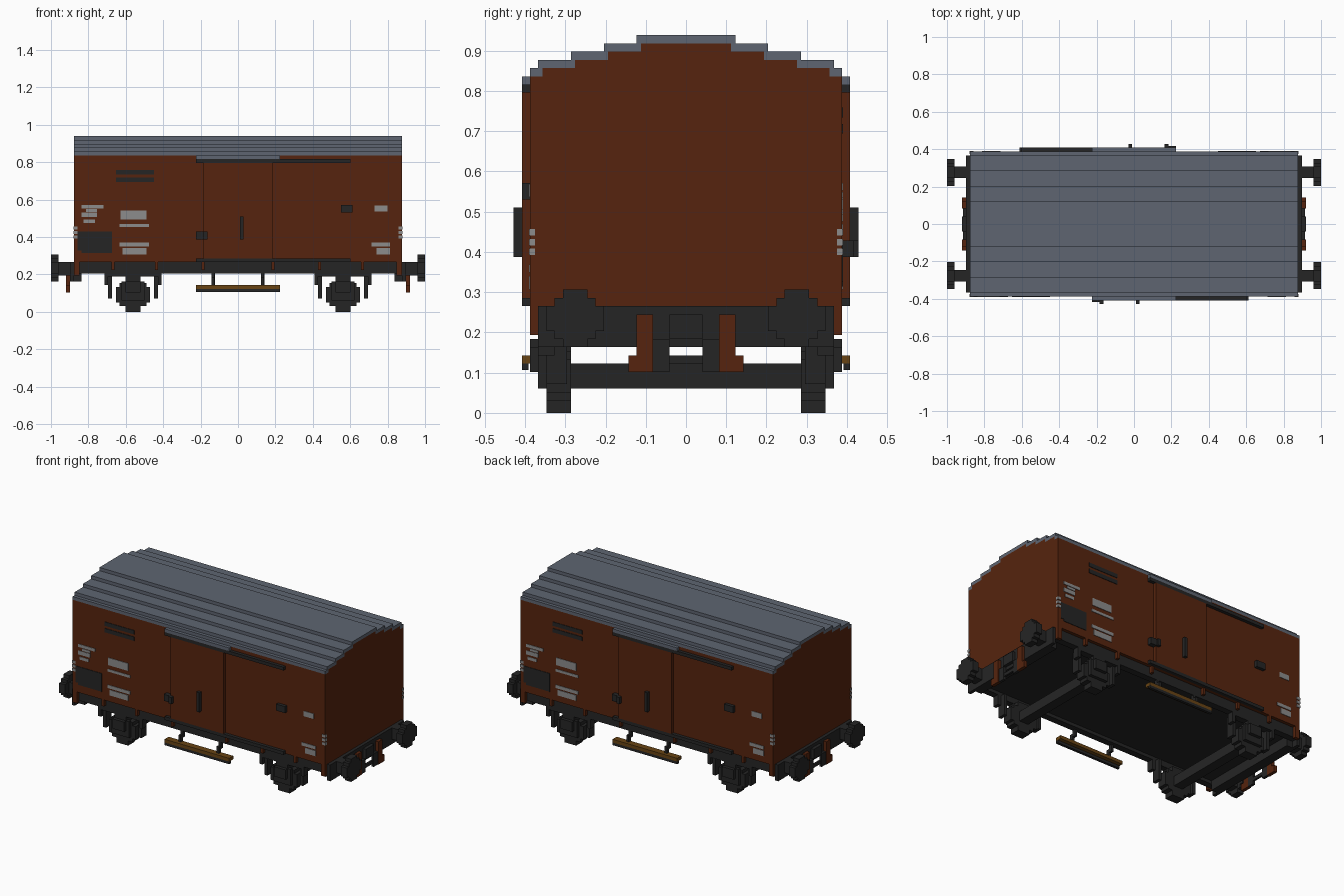
import bpy, bmesh
from mathutils import Vector

cube = bpy.data.objects.get("Cube")
if cube:
    bpy.data.objects.remove(cube, do_unlink=True)

U = 1 / 49          # one grid block in scene units


def material(name, r, g, b):
    def lin(c):
        c /= 255
        return c / 12.92 if c <= 0.04045 else ((c + 0.055) / 1.055) ** 2.4
    col = (lin(r), lin(g), lin(b), 1)
    m = bpy.data.materials.new(name)
    m.use_nodes = True
    m.diffuse_color = col
    bsdf = m.node_tree.nodes["Principled BSDF"]
    bsdf.inputs["Base Color"].default_value = col
    bsdf.inputs["Roughness"].default_value = 0.8
    return m


BROWN = material("red brown", 86, 36, 14)
GREY = material("roof grey", 94, 101, 113)
BLACK = material("frame black", 37, 37, 37)
WHITE = material("marking grey", 140, 140, 140)
WOOD = material("step wood", 104, 68, 20)


def add_prism(bm, outline, axis, a, b):
    """Extrude a 2D outline along x (outline = y,z) or y (outline = x,z)."""
    def place(p, t):
        return (t, p[0], p[1]) if axis == 'x' else (p[0], t, p[1])
    ends = [[bm.verts.new(place(p, t)) for p in outline] for t in (a, b)]
    bm.faces.new(ends[0])
    bm.faces.new(ends[1][::-1])
    n = len(outline)
    for i in range(n):
        j = (i + 1) % n
        bm.faces.new((ends[0][j], ends[0][i], ends[1][i], ends[1][j]))


def part(name, mat, boxes=(), prisms=(), twin=True, mirror_x=False):
    """Boxes (x0,x1,y0,y1,z0,z1) and prisms in block units.
    mirror_x repeats across x; twin repeats turned half a circle about z."""
    bm = bmesh.new()
    for x0, x1, y0, y1, z0, z1 in boxes:
        add_prism(bm, [(y0, z0), (y1, z0), (y1, z1), (y0, z1)], 'x', x0, x1)
    for p in prisms:
        add_prism(bm, *p)
    flips = ([(-1, 1)] if mirror_x else []) + ([(-1, -1)] if twin else [])
    for sx, sy in flips:
        dup = bmesh.ops.duplicate(bm, geom=bm.verts[:] + bm.edges[:] + bm.faces[:])
        for v in dup["geom"]:
            if isinstance(v, bmesh.types.BMVert):
                v.co = Vector((v.co.x * sx, v.co.y * sy, v.co.z))
    bmesh.ops.scale(bm, vec=(U, U, U), verts=bm.verts)
    bmesh.ops.recalc_face_normals(bm, faces=bm.faces)
    me = bpy.data.meshes.new(name)
    bm.to_mesh(me)
    bm.free()
    me.materials.append(mat)
    ob = bpy.data.objects.new(name, me)
    bpy.context.collection.objects.link(ob)
    return ob


def stepped_disc(cu, cv, quarter):
    """Blocky round outline mirrored from its first quadrant."""
    q = quarter
    full = (q + [(-u, v) for u, v in reversed(q)]
            + [(-u, -v) for u, v in q] + [(u, -v) for u, v in reversed(q)])
    return [(cu + u, cv + v) for u, v in full]


def stairs(steps):
    """Half of a stepped arch, from (half width, height) pairs, eave to ridge."""
    pts = []
    for i, (w, z) in enumerate(steps):
        if i:
            pts.append((w, steps[i - 1][1]))
        pts.append((w, z))
    return pts


def mirrored(half):
    return half + [(-y, z) for y, z in reversed(half)]


# Body and stepped arched roof
inner = stairs([(19, 41), (17.5, 42), (13.5, 43), (9.5, 44), (5.5, 45)])
outer = stairs([(19, 42), (18, 43), (14, 44), (10, 45), (6, 46)])
part("body", BROWN, prisms=[(mirrored([(19, 13)] + inner), 'x', -43, 43)], twin=False)
roof_outline = mirrored([(19, 41)] + outer) + list(reversed(mirrored(inner[1:])))
part("roof", GREY, prisms=[(roof_outline, 'x', -43, 43)], twin=False)

# Sliding doors, one on each side, with rails and fittings
part("door", BROWN, [(-9, 9, -20, -19, 14, 39)])
part("door_hood", GREY, [(-11, 11, -20, -19, 40, 41)])
part("door_rail", BLACK, [(-11, 29.5, -20, -19, 39, 40), (-11, 29.5, -20, -19, 13, 14)])
part("door_handle", BLACK, [(0.5, 1.5, -21, -20, 19, 25)])
part("door_latch", BLACK, [(-11, -8, -20.4, -19, 19, 21), (-9, -8, -21, -20.4, 19, 21)])
part("door_stop", BLACK, [(27, 30, -20, -19, 26, 28)])


# Painted plates on the long sides: x0, x1, z0, z1
def plates(name, mat, rects, t=0.15):
    part(name, mat, [(x0, x1, -19 - t, -19, z0, z1) for x0, x1, z0, z1 in rects])


plates("vent", BLACK, [(-32, -22, 36, 37.2), (-32, -22, 34, 35.2)])
plates("notice_panel", BLACK, [(-42, -33, 16, 21), (-41, -33, 15.4, 16)])
plates("marking", WHITE, [
    (-41, -35.3, 27.1, 28), (-39.8, -37, 26.2, 26.9), (-41, -37, 24.8, 26), (-40.5, -37.5, 23.3, 24.2),
    (-30.8, -24, 24.2, 26.5), (-31, -23.3, 22.2, 23),
    (-31, -23.3, 17.1, 18.1), (-30.3, -24, 15, 16.7),
    (35.8, 39.2, 26.3, 27.9), (35, 39.8, 17.1, 18.1), (36.3, 39.8, 15, 16.7)])

# Small dashes wrapped round the four corners
part("corner_marking", WHITE,
     [b for z in (19.2, 20.4, 21.6) for b in
      ((42, 43.15, -19.15, -19, z, z + 0.8), (43, 43.15, -19, -18.4, z, z + 0.8))],
     mirror_x=True)

# Underframe
part("floor", BLACK, [(-43, 43, -16, 16, 11, 13)], twin=False)
part("solebar", BLACK, [(-43, 43, -18, -16, 10, 13)])
part("headstock", BLACK, [(43, 44, -18, 18, 8, 13), (41, 43, -16, 16, 8, 11)])
part("corner_post", BROWN, [(41.5, 43, -19, -18, 9.5, 13)], mirror_x=True)
part("frame_bracket", BROWN,
     [(x, x + 0.8, -19, -18, 11, 13) for x in (-33.2, -21.8, -9.6, 8.8, 21, 32.2)])

# Buffers
part("buffer_head", BLACK, mirror_x=True, prisms=[
    (stepped_disc(-13.5, 11.5, [(3.5, 1.5), (2.5, 1.5), (2.5, 2.5), (1.5, 2.5), (1.5, 3.5)]),
     'x', 47, 49)])
part("buffer_shaft", BLACK, [(44, 47, -15, -12, 9.5, 13)], mirror_x=True)

# Coupling hook, chain links and brown shunting steps on each end
part("coupling", BLACK, [(44, 45, -2, 2, 9, 12), (44, 44.8, -4, -2, 5, 9), (44, 44.8, 2, 4, 5, 9),
                         (44, 44.6, -2, 2, 6, 7)])
part("end_hook", BROWN, [(44, 45, -6, -4, 5, 12), (44, 45, -7, -6, 5, 7)], mirror_x=True)

# Running gear
CX = 27.5
part("wheel", BLACK, mirror_x=True, prisms=[
    (stepped_disc(CX, 4.5, [(4.5, 2), (3.5, 2), (3.5, 3), (2, 3), (2, 4.5)]), 'y', -17, -14)])
part("axle", BLACK, [(CX - 1.5, CX + 1.5, -14, 14, 3, 6)])
part("axle_box", BLACK, [(CX - 3, CX + 3, -18, -17, 3, 8), (CX - 2, CX + 2, -19, -18, 5, 8),
                         (CX - 2, CX + 2, -18, -16, 8, 10)], mirror_x=True)
part("leaf_spring", BLACK, [(CX - 7, CX + 7, -18, -16, 9.2, 10)], mirror_x=True)
part("brake_hanger", BLACK,
     [b for s in (-1, 1) for b in
      ((CX + s * 6 - 0.5, CX + s * 6 + 0.5, -17, -14.5, 3.5, 10),
       (CX + s * 7 - 0.5, CX + s * 7 + 0.5, -18, -16, 7, 10))], mirror_x=True)

# Side step boards under the doors
part("step_board", WOOD, [(-11, 11, -20, -18, 6, 7)])
part("step_lip", BLACK, [(-11, 11, -20, -19.2, 5.2, 6)])
part("step_hanger", BLACK,
     [b for x in (-7, 6) for b in
      ((x, x + 0.8, -18, -17, 8, 10), (x, x + 0.8, -19, -18, 7, 9))])
